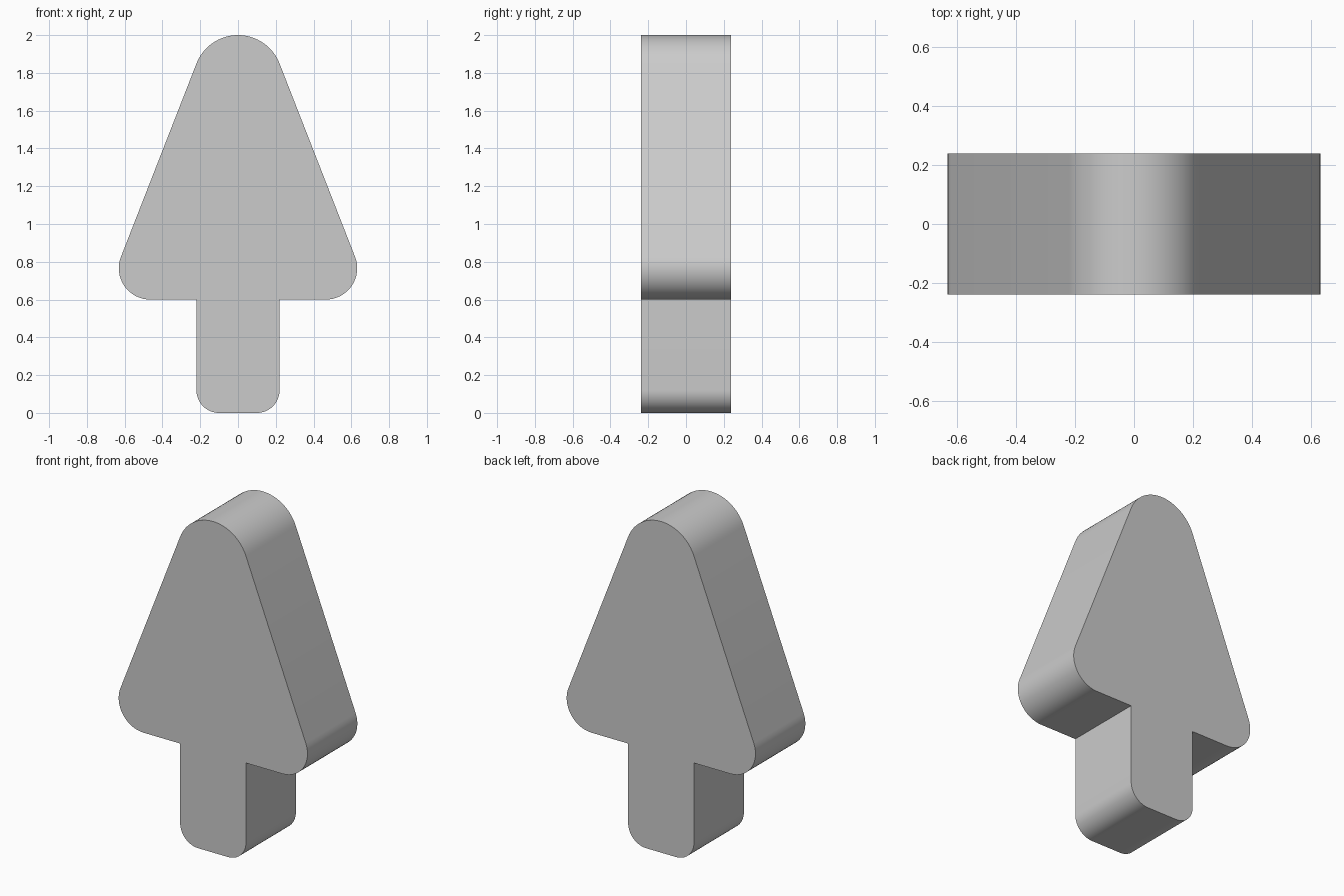
import bpy
import bmesh
from math import cos, sin, radians

cube = bpy.data.objects.get("Cube")
if cube:
    bpy.data.objects.remove(cube, do_unlink=True)

HALF_DEPTH = 0.238
SLOPE = 21.2  # tilt of the crown's side normals, in degrees


def arc(cx, cz, radius, start, end, steps=16):
    """Points along a rounded corner in the XZ plane."""
    angles = [radians(start + (end - start) * i / steps) for i in range(steps + 1)]
    return [(cx + radius * cos(a), cz + radius * sin(a)) for a in angles]


# Right-hand half outline: trunk foot, inner corner, crown corner, crown tip
half = arc(0.10, 0.12, 0.12, -90, 0)
half.append((0.22, 0.60))
half += arc(0.465, 0.766, 0.166, -90, SLOPE)
half += arc(0, 1.764, 0.236, SLOPE, 90)

# Mirror the half, leaving out the shared tip
outline = half + [(-x, z) for x, z in reversed(half[:-1])]

# Extrude the outline into a thick slab
bm = bmesh.new()
front = bm.faces.new([bm.verts.new((x, -HALF_DEPTH, z)) for x, z in outline])
result = bmesh.ops.extrude_face_region(bm, geom=[front], use_keep_orig=True)
back = [v for v in result["geom"] if isinstance(v, bmesh.types.BMVert)]
bmesh.ops.translate(bm, verts=back, vec=(0, 2 * HALF_DEPTH, 0))
bmesh.ops.recalc_face_normals(bm, faces=bm.faces)
mesh = bpy.data.meshes.new("tree_slab")
bm.to_mesh(mesh)
bm.free()

tree = bpy.data.objects.new("tree_slab", mesh)
bpy.context.collection.objects.link(tree)

# Plain grey material
grey = bpy.data.materials.new("plain_grey")
grey.use_nodes = True
colour = (0.6, 0.6, 0.6, 1)
grey.diffuse_color = colour
grey.node_tree.nodes["Principled BSDF"].inputs["Base Color"].default_value = colour
mesh.materials.append(grey)

# Smooth the rounded corners, keep the slab edges sharp
bpy.context.view_layer.objects.active = tree
tree.select_set(True)
bpy.ops.object.shade_smooth_by_angle(angle=radians(30))
